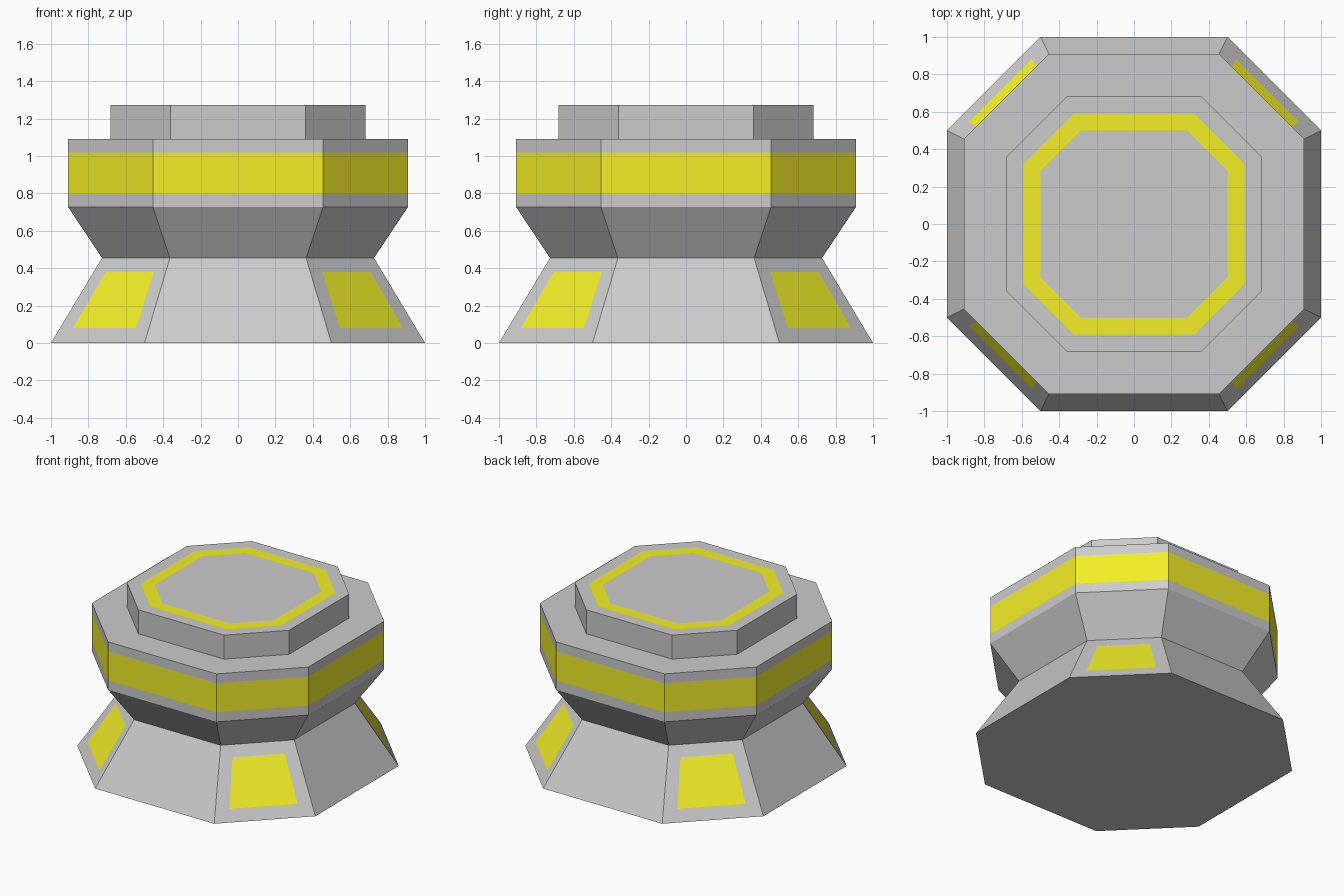
import bpy, bmesh

if "Cube" in bpy.data.objects:
    bpy.data.objects.remove(bpy.data.objects["Cube"])

yellow = bpy.data.materials.new("yellow_paint")
yellow.diffuse_color = (0.9, 0.87, 0.02, 1)
yellow.use_nodes = True
yellow.node_tree.nodes["Principled BSDF"].inputs["Base Color"].default_value = yellow.diffuse_color
grey = bpy.data.materials.new("grey_metal")
grey.diffuse_color = (0.6, 0.6, 0.6, 1)
grey.use_nodes = True
grey.node_tree.nodes["Principled BSDF"].inputs["Base Color"].default_value = grey.diffuse_color


def octagon(bm, r, flat, z):
    """Counter-clockwise ring: r = half width, flat = half length of the straight sides."""
    pts = [(r, -flat), (r, flat), (flat, r), (-flat, r),
           (-r, flat), (-r, -flat), (-flat, -r), (flat, -r)]
    return [bm.verts.new((x, y, z)) for x, y in pts]


def skin(bm, low, high, paint=False):
    faces = []
    for i in range(8):
        j = (i + 1) % 8
        f = bm.faces.new((low[i], low[j], high[j], high[i]))
        f.material_index = int(paint)
        faces.append(f)
    return faces


def finish(bm, name):
    mesh = bpy.data.meshes.new(name)
    bm.to_mesh(mesh)
    bm.free()
    mesh.materials.append(grey)
    mesh.materials.append(yellow)
    obj = bpy.data.objects.new(name, mesh)
    bpy.context.collection.objects.link(obj)
    return obj


def stack(name, rings, painted=(), cap=False):
    """Skin a list of (r, flat, z) rings; painted lists the yellow bands."""
    bm = bmesh.new()
    loops = [octagon(bm, *ring) for ring in rings]
    for k in range(len(loops) - 1):
        skin(bm, loops[k], loops[k + 1], k in painted)
    if cap:
        bm.faces.new(loops[-1])
    return finish(bm, name)


# Flared foot with a yellow panel set into each diagonal face
bm = bmesh.new()
low, high = octagon(bm, 1, 0.5, 0), octagon(bm, 0.727, 0.364, 0.455)
bm.faces.new(low[::-1])
sides = skin(bm, low, high)
for face in sides[1::2]:
    a, b, c, d = face.verts
    panel = []
    for u, v in ((0.145, 0.176), (0.855, 0.176), (0.835, 0.835), (0.165, 0.835)):
        p = a.co.lerp(b.co, u).lerp(d.co.lerp(c.co, u), v)
        panel.append(bm.verts.new(p))
    outer = (a, b, c, d)
    bm.faces.remove(face)
    for i in range(4):
        j = (i + 1) % 4
        bm.faces.new((outer[i], outer[j], panel[j], panel[i]))
    bm.faces.new(panel).material_index = 1
finish(bm, "foot")

# Neck widening up to the drum
stack("neck", [(0.727, 0.364, 0.455), (0.909, 0.455, 0.727)])

# Drum with a yellow band and the flat shoulder on top
stack("drum", [(0.909, 0.455, 0.727), (0.909, 0.455, 0.80), (0.909, 0.455, 1.02),
               (0.909, 0.455, 1.091), (0.682, 0.36, 1.091)], painted=(1,))

# Raised cap with a yellow ring on its top
stack("cap", [(0.682, 0.36, 1.091), (0.682, 0.36, 1.273), (0.591, 0.323, 1.273),
              (0.5, 0.285, 1.273)], painted=(2,), cap=True)
